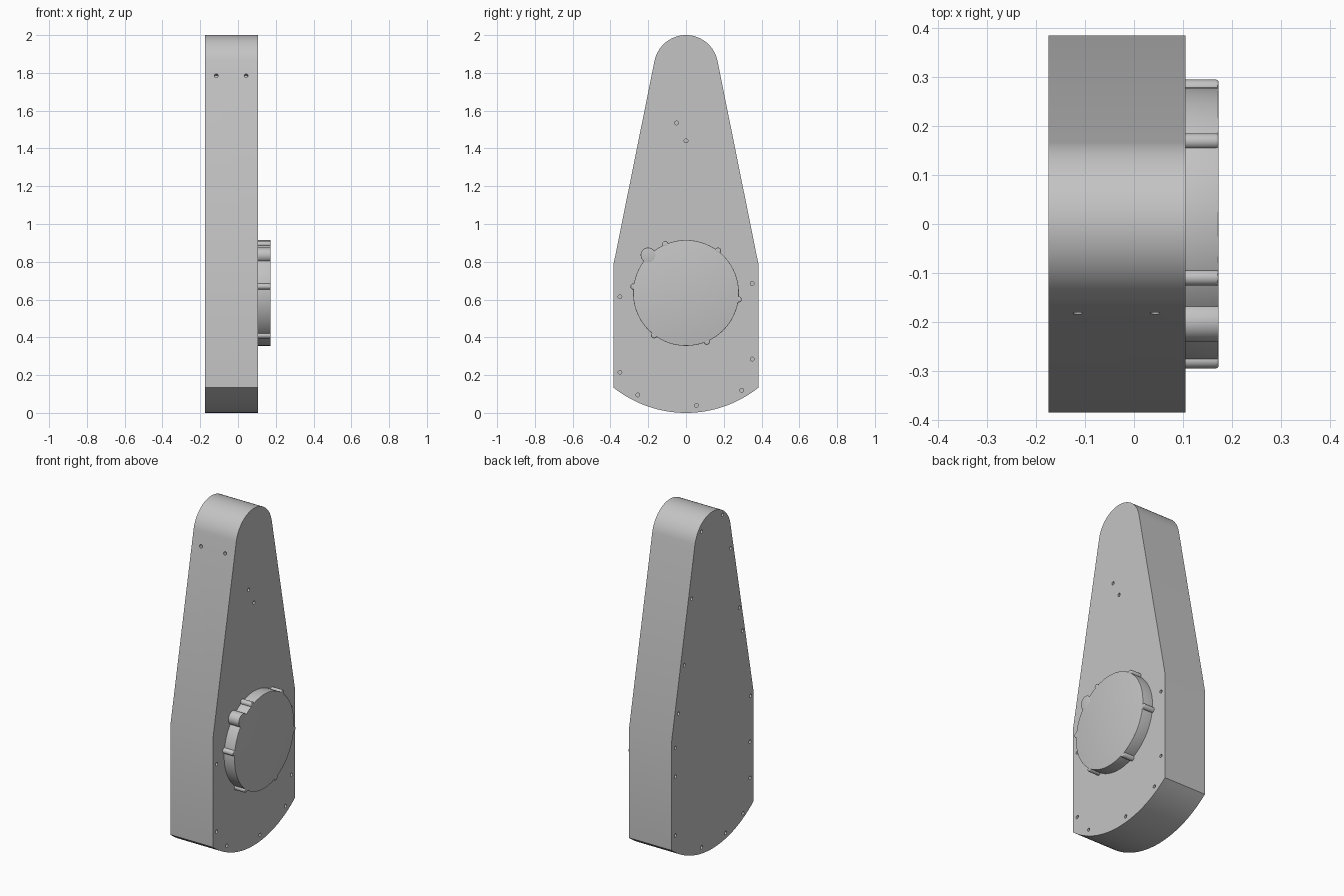
import bpy
import bmesh
from math import cos, sin, radians, atan2, pi
from mathutils import Matrix, Vector

cube = bpy.data.objects.get("Cube")
if cube:
    bpy.data.objects.remove(cube, do_unlink=True)

grey = bpy.data.materials.new("plain grey")
grey.use_nodes = True
COLOR = (0.55, 0.55, 0.55, 1)
grey.diffuse_color = COLOR
grey.node_tree.nodes["Principled BSDF"].inputs["Base Color"].default_value = COLOR

X_BACK, X_FACE, X_COVER = -0.175, 0.105, 0.173
COVER_Z, COVER_R = 0.635, 0.28


def make_object(name, bm):
    bmesh.ops.recalc_face_normals(bm, faces=bm.faces)
    mesh = bpy.data.meshes.new(name)
    bm.to_mesh(mesh)
    bm.free()
    mesh.materials.append(grey)
    obj = bpy.data.objects.new(name, mesh)
    bpy.context.collection.objects.link(obj)
    return obj


def activate(obj):
    bpy.ops.object.select_all(action='DESELECT')
    obj.select_set(True)
    bpy.context.view_layer.objects.active = obj


def smooth(obj):
    activate(obj)
    bpy.ops.object.shade_smooth_by_angle(angle=radians(30))


def add_cylinder(bm, center, axis, radius, depth, sides):
    turn = Vector((0, 0, 1)).rotation_difference(Vector(axis)).to_matrix().to_4x4()
    bmesh.ops.create_cone(bm, cap_ends=True, segments=sides, radius1=radius, radius2=radius,
                          depth=depth, matrix=Matrix.Translation(center) @ turn)


def arc(cz, r, start, end, steps):
    return [(r * cos(a), cz + r * sin(a))
            for a in (start + (end - start) * i / steps for i in range(steps + 1))]


# Housing: tapered outline with a round top and a shallow curved bottom
side_y, low_z, high_z = 0.385, 0.135, 0.78
bottom_r = (side_y ** 2 + low_z ** 2) / (2 * low_z)
half = atan2(side_y, bottom_r - low_z)
tilt = radians(11.4)
outline = arc(bottom_r, bottom_r, -pi / 2 - half, -pi / 2 + half, 32)
outline += [(side_y, high_z)]
outline += arc(1.83, 0.17, tilt, pi - tilt, 40)
outline += [(-side_y, high_z)]
bm = bmesh.new()
face = bm.faces.new([bm.verts.new((X_BACK, y, z)) for y, z in outline])
ext = bmesh.ops.extrude_face_region(bm, geom=[face])
bmesh.ops.translate(bm, vec=(X_FACE - X_BACK, 0, 0),
                    verts=[g for g in ext["geom"] if isinstance(g, bmesh.types.BMVert)])
housing = make_object("housing", bm)

# Screw holes in both plates and in the front slope
cover_side = [(-0.05, 1.535), (0, 1.44), (-0.35, 0.615), (0.35, 0.685), (-0.35, 0.215),
              (0.35, 0.285), (-0.255, 0.095), (0.055, 0.04), (0.295, 0.12)]
plain_side = [(-0.094, 1.945), (0.103, 1.92), (-0.17, 1.716), (0.197, 1.557), (-0.25, 1.334),
              (-0.28, 1.185), (0.265, 1.188), (0.32, 0.922), (-0.355, 0.77), (0.35, 0.73),
              (-0.35, 0.5), (0.35, 0.56), (-0.35, 0.285), (0.35, 0.21), (-0.285, 0.1),
              (-0.122, 0.045), (0.103, 0.045)]
bm = bmesh.new()
for x, spots in ((X_FACE, cover_side), (X_BACK, plain_side)):
    for y, z in spots:
        add_cylinder(bm, (x, y, z), (1, 0, 0), 0.01, 0.08, 16)
for x in (-0.115, 0.043):
    add_cylinder(bm, (x, -0.1825, 1.785), (0, -cos(tilt), sin(tilt)), 0.01, 0.08, 16)
cutter = make_object("hole_cutter", bm)
cutter.hide_render = True
cut = housing.modifiers.new("holes", 'BOOLEAN')
cut.operation = 'DIFFERENCE'
cut.solver = 'EXACT'
cut.object = cutter
activate(housing)
bpy.ops.object.modifier_apply(modifier=cut.name)
bpy.data.objects.remove(cutter, do_unlink=True)
smooth(housing)


# Round cover with rim lugs
def boss(name, angle, distance, radius, bevel, sides):
    a = radians(angle)
    bm = bmesh.new()
    back = X_FACE - 0.005
    add_cylinder(bm, ((back + X_COVER) / 2, distance * cos(a), COVER_Z + distance * sin(a)),
                 (1, 0, 0), radius, X_COVER - back, sides)
    rim = [e for e in bm.edges if all(v.co.x > X_COVER - 0.001 for v in e.verts)]
    bmesh.ops.bevel(bm, geom=rim, offset=bevel, segments=3, profile=0.5, affect='EDGES')
    smooth(make_object(name, bm))


boss("round_cover", 0, 0, COVER_R, 0.002, 96)
boss("large_lug", 135, 0.283, 0.04, 0.002, 32)
for i in range(6):
    boss("screw_lug_%d" % (i + 1), -7 + 60 * i, 0.281, 0.016, 0.005, 20)
